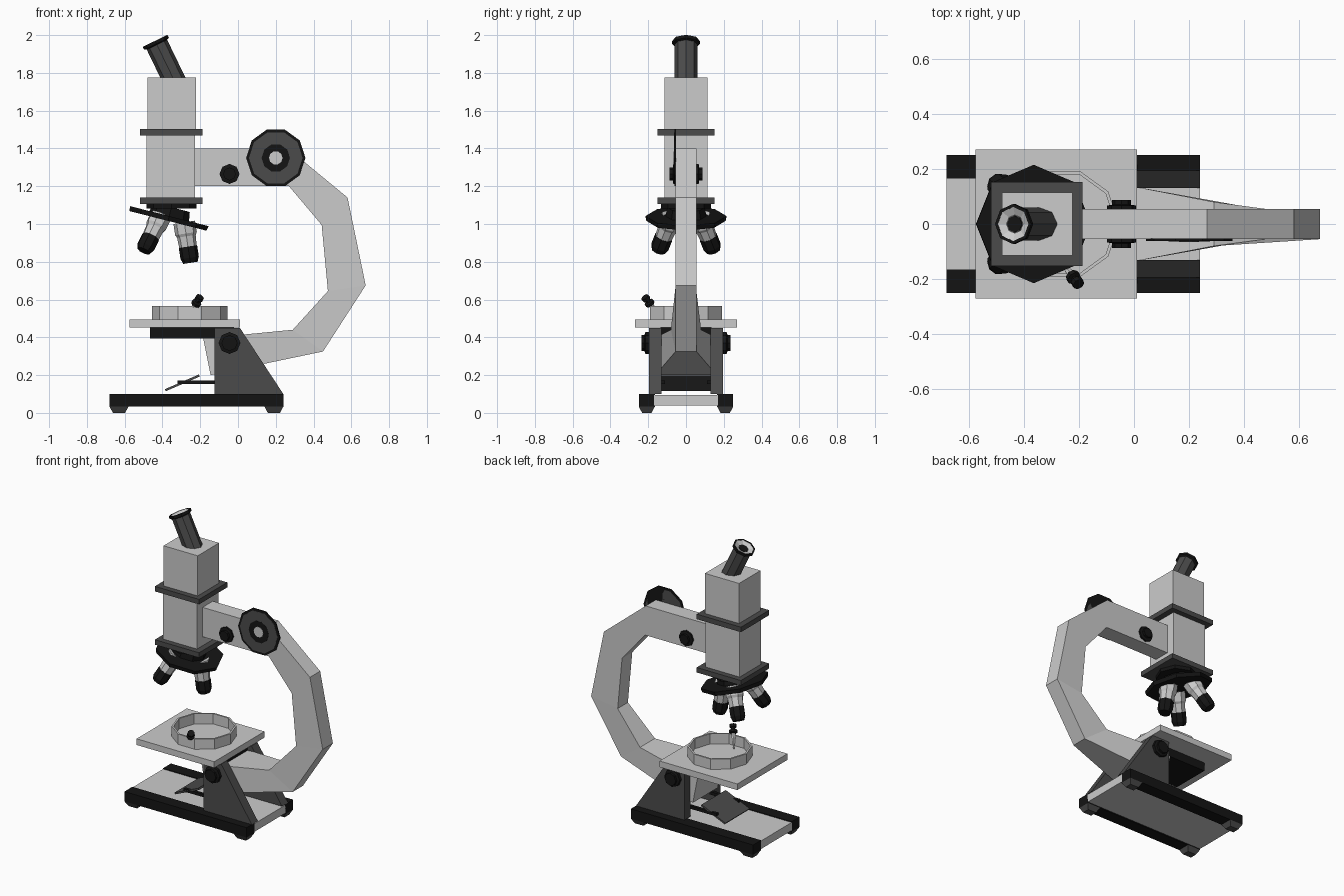
import bpy, bmesh, math
from mathutils import Vector

if "Cube" in bpy.data.objects:
    bpy.data.objects.remove(bpy.data.objects["Cube"])


def material(name, v):
    m = bpy.data.materials.new(name)
    m.diffuse_color = (v, v, v, 1)
    m.use_nodes = True
    m.node_tree.nodes["Principled BSDF"].inputs["Base Color"].default_value = m.diffuse_color
    return m


BLACK = material("black", 0.007)
DARK = material("dark_grey", 0.07)
LIGHT = None


def finish(name, bm, mat):
    bmesh.ops.remove_doubles(bm, verts=bm.verts, dist=1e-5)
    bmesh.ops.recalc_face_normals(bm, faces=bm.faces)
    me = bpy.data.meshes.new(name)
    bm.to_mesh(me)
    bm.free()
    ob = bpy.data.objects.new(name, me)
    bpy.context.collection.objects.link(ob)
    if mat:
        me.materials.append(mat)
    return ob


def loft(name, rings, mat=LIGHT, closed=False):
    """Skin a list of point rings; cap the ends, or join last to first."""
    bm = bmesh.new()
    vs = [[bm.verts.new(p) for p in r] for r in rings]
    n = len(vs[0])
    pairs = list(zip(vs, vs[1:])) + ([(vs[-1], vs[0])] if closed else [])
    for a, b in pairs:
        for i in range(n):
            j = (i + 1) % n
            bm.faces.new((a[i], a[j], b[j], b[i]))
    if not closed:
        bm.faces.new(vs[0])
        bm.faces.new(vs[-1])
    return finish(name, bm, mat)


def box(name, x0, x1, y0, y1, z0, z1, mat=LIGHT, inset=0.0):
    """Box; inset narrows the bottom face."""
    def ring(z, i):
        return [(x0 + i, y0 + i, z), (x1 - i, y0 + i, z), (x1 - i, y1 - i, z), (x0 + i, y1 - i, z)]
    return loft(name, [ring(z0, inset), ring(z1, 0)], mat)


def prism(name, pts, y0, y1, mat=LIGHT):
    """Side profile in x, z extruded along y."""
    return loft(name, [[(x, y, z) for x, z in pts] for y in (y0, y1)], mat)


def lathe(name, profile, sides, loc, axis=(0, 0, 1), mat=LIGHT, closed=False):
    """Turn (radius, height) points around an axis."""
    rot = Vector((0, 0, 1)).rotation_difference(Vector(axis).normalized())
    rings = []
    for r, h in profile:
        rings.append([Vector(loc) + rot @ Vector((r * math.cos(2 * math.pi * i / sides),
                                                  r * math.sin(2 * math.pi * i / sides), h))
                      for i in range(sides)])
    return loft(name, rings, mat, closed)


# Base plate, side rails, feet, mirrored supports and knobs
box("base_plate", -0.68, 0.24, -0.17, 0.17, 0.04, 0.095)
for s, side in ((-1, "front"), (1, "back")):
    ya, yb = sorted((s * 0.165, s * 0.25))
    box(f"{side}_rail", -0.68, 0.24, ya, yb, 0.033, 0.1, BLACK)
    for x in (-0.68, 0.14):
        box(f"{side}_foot", x, x + 0.1, ya, yb, 0, 0.033, DARK, 0.018)
    ya, yb = sorted((s * 0.13, s * 0.195))
    prism(f"{side}_support", [(-0.125, 0.1), (0.24, 0.1), (0.01, 0.45), (-0.125, 0.45)], ya, yb, DARK)
    ya, yb = sorted((s * 0.11, s * 0.13))
    box(f"{side}_mirror_bar", -0.32, -0.1, ya, yb, 0.152, 0.172, BLACK)
    knob = [(0.058, 0), (0.058, 0.022), (0.042, 0.027), (0.042, 0.042)]
    lathe(f"{side}_tilt_knob", knob, 8, (-0.045, s * 0.193, 0.37), (0, s, 0), BLACK)
    knob = [(0.053, 0), (0.053, 0.014), (0.034, 0.017), (0.034, 0.034)]
    lathe(f"{side}_fine_knob", knob, 8, (-0.045, s * 0.053, 1.265), (0, s, 0), BLACK)

# Mirror under the stage
prism("mirror", [(-0.388, 0.125), (-0.382, 0.115), (-0.203, 0.192), (-0.208, 0.203)], -0.13, 0.13, DARK)

# Stage with its block, dish and clip
box("stage", -0.575, 0.01, -0.27, 0.27, 0.453, 0.495)
box("stage_block", -0.465, -0.02, -0.135, 0.135, 0.395, 0.453, BLACK)
lathe("stage_dish", [(0.2, 0.49), (0.2, 0.565), (0.188, 0.565), (0.188, 0.49)], 10,
      (-0.255, 0, 0), closed=True)
clip = Vector((0.055, -0.07, 0.09))
lathe("clip_needle", [(0.004, 0), (0.014, 0.09), (0.01, 0.125)], 6, (-0.27, -0.13, 0.5), clip)
lathe("clip_screw", [(0.012, 0.1), (0.026, 0.105), (0.026, 0.122), (0.012, 0.124),
                     (0.012, 0.138), (0.022, 0.14), (0.022, 0.16)], 8,
      (-0.27, -0.13, 0.5), clip, BLACK)

# Curved arm: inner point, outer point, half width
sections = [
    ((-0.23, 1.2), (-0.23, 1.4), 0.055),
    ((0.27, 1.2), (0.265, 1.4), 0.055),
    ((0.443, 0.995), (0.58, 1.14), 0.055),
    ((0.476, 0.645), (0.676, 0.675), 0.055),
    ((0.29, 0.44), (0.45, 0.325), 0.055),
    ((0.01, 0.413), (0.01, 0.233), 0.134),
    ((-0.185, 0.4), (-0.145, 0.2), 0.134),
]
rings = []
for k, ((xi, zi), (xo, zo), w) in enumerate(sections):
    wi = 0.08 if k == 4 else w
    rings.append([(xi, -wi, zi), (xi, wi, zi), (xo, w, zo), (xo, -w, zo)])
loft("arm", rings)

# Coarse focus wheel on the front of the arm
for name, r, d, mat in (("focus_wheel_rim", 0.157, 0.008, BLACK), ("focus_wheel_face", 0.142, 0.0095, DARK),
                        ("focus_wheel_ring", 0.075, 0.011, BLACK), ("focus_wheel_hub", 0.036, 0.0125, LIGHT)):
    lathe(name, [(r, 0), (r, d)], 10, (0.2, -0.053, 1.35), (0, -1, 0), mat)

# Head boxes and collars
box("head_lower", -0.485, -0.228, -0.115, 0.115, 1.13, 1.48)
box("head_upper", -0.48, -0.223, -0.115, 0.115, 1.49, 1.775)
for name, z in (("lower_collar", 1.105), ("upper_collar", 1.468)):
    box(name, -0.52, -0.187, -0.152, 0.152, z, z + 0.034, DARK)

# Tilted nosepiece
lathe("nosepiece_neck", [(0.133, 1.082), (0.133, 1.106)], 8, (-0.352, 0, 0), mat=BLACK)
t = math.radians(14.3)
e1 = Vector((math.cos(t), 0, -math.sin(t)))
e2 = Vector((0, 1, 0))
n = Vector((-math.sin(t), 0, -math.cos(t)))
C = Vector((-0.367, 0, 1.03))
lathe("nosepiece_disc", [(0.21, -0.014), (0.215, 0.012)], 8, C, -n, BLACK)
lathe("nosepiece_hub", [(0.11, 0), (0.1, 0.06)], 8, C, -n, BLACK)

# Three objectives splayed around the nosepiece
splay = math.radians(23)
for a in (0, 120, 240):
    a = math.radians(a)
    out = math.cos(a) * e1 + math.sin(a) * e2
    d = n * math.cos(splay) + out * math.sin(splay)
    p = C + out * 0.085
    lathe("objective_body", [(0.058, 0), (0.058, 0.06), (0.05, 0.075), (0.046, 0.14)], 8, p, d)
    lathe("objective_tip", [(0.049, 0.13), (0.049, 0.19), (0.038, 0.217)], 8, p, d, BLACK)

# Eyepiece tube with flared rim and hollow lens cup
p, d = (-0.328, 0, 1.74), (-0.435, 0, 0.9)
lathe("eyepiece_tube", [(0.06, 0), (0.06, 0.24)], 8, p, d, DARK)
lathe("eyepiece_rim", [(0.06, 0.232), (0.073, 0.238), (0.073, 0.255), (0.062, 0.255)], 8, p, d, BLACK, True)
lathe("eyepiece_cup", [(0.062, 0.254), (0.035, 0.241), (0.058, 0.236)], 8, p, d, LIGHT, True)
lathe("eyepiece_lens", [(0.03, 0.235), (0.03, 0.243)], 8, p, d, BLACK)
